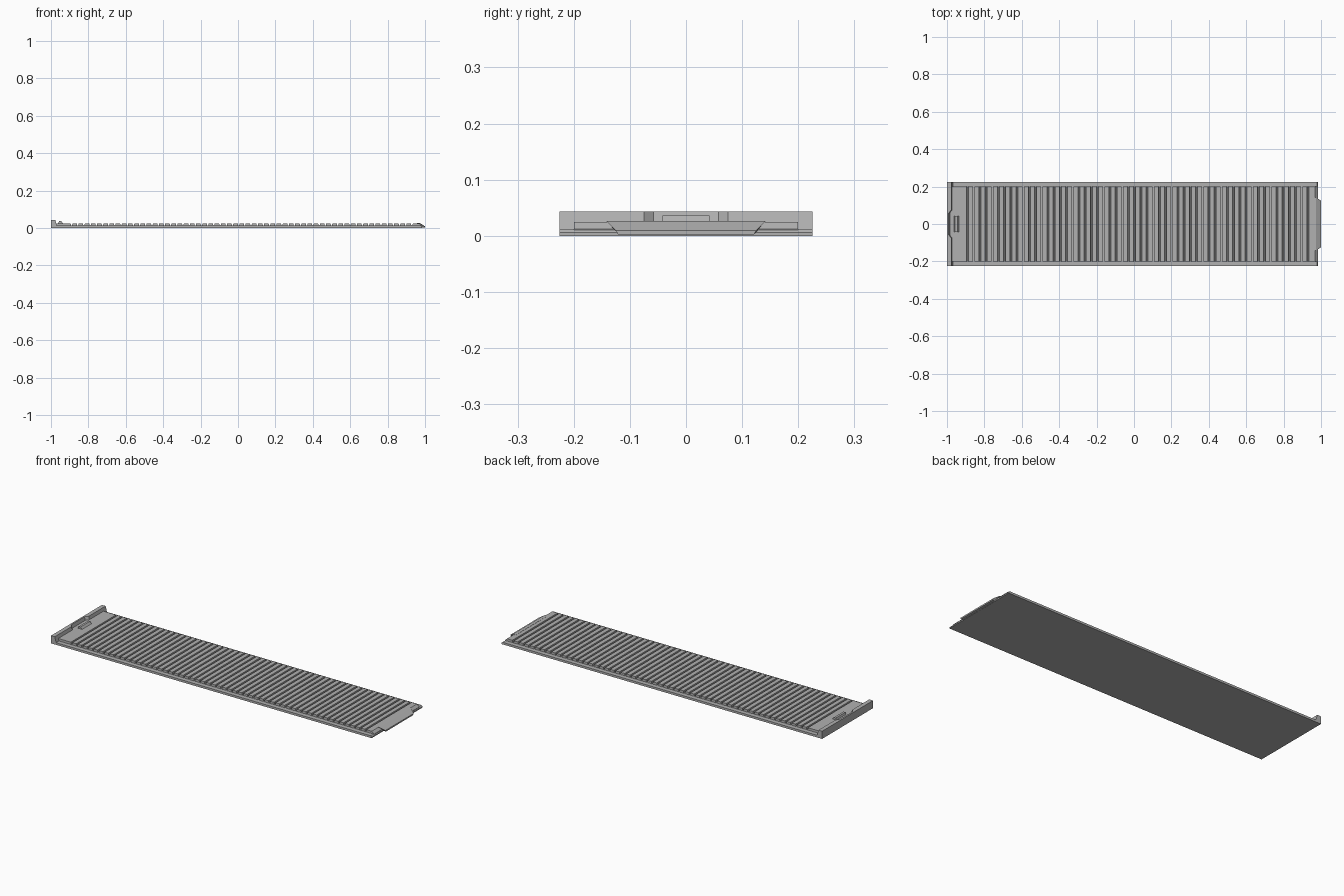
import bpy

cube = bpy.data.objects.get("Cube")
if cube:
    bpy.data.objects.remove(cube, do_unlink=True)

grey = bpy.data.materials.new("mid_grey")
grey.use_nodes = True
colour = (0.44, 0.44, 0.44, 1)
grey.diffuse_color = colour
grey.node_tree.nodes["Principled BSDF"].inputs["Base Color"].default_value = colour

END_X = 0.985      # right edge of the base
WIDTH = 0.225      # half width of the base
PANEL = 0.2        # half width of the ridged panel
RAIL_Z = 0.012     # top of the side rails
TOP_Z = 0.025      # top of the ridges


def loft(name, lower, upper):
    """Solid between two matching outlines of 3D points."""
    n = len(lower)
    faces = [tuple(reversed(range(n))), tuple(range(n, 2 * n))]
    faces += [(i, (i + 1) % n, n + (i + 1) % n, n + i) for i in range(n)]
    mesh = bpy.data.meshes.new(name)
    mesh.from_pydata(list(lower) + list(upper), [], faces)
    mesh.materials.append(grey)
    obj = bpy.data.objects.new(name, mesh)
    bpy.context.collection.objects.link(obj)
    # consistent outward normals
    import bmesh
    bm = bmesh.new()
    bm.from_mesh(mesh)
    bmesh.ops.recalc_face_normals(bm, faces=bm.faces)
    bm.to_mesh(mesh)
    bm.free()
    return obj


def across(name, profile, y0, y1):
    """Side profile (x, z) extruded along y."""
    return loft(name, [(x, y0, z) for x, z in profile],
                [(x, y1, z) for x, z in profile])


# Flat base, whose exposed edges form the side rails
across("base_plate", [(-1, 0), (END_X, 0), (END_X, 0.006),
                      (END_X - 0.006, RAIL_Z), (-1, RAIL_Z)], -WIDTH, WIDTH)

# Ridged panel: flat landing on the left, then a row of ridges
START, STOP, COUNT = -0.895, 0.958, 56
pitch = (STOP - START) / COUNT
profile = [(-0.985, RAIL_Z - 0.002), (-0.985, TOP_Z)]
for i in range(COUNT):
    x = START + i * pitch
    profile += [(x, TOP_Z), (x + 0.002, RAIL_Z + 0.001),
                (x + 0.008, RAIL_Z + 0.001), (x + 0.01, TOP_Z)]
profile += [(0.968, TOP_Z), (0.982, RAIL_Z), (0.982, RAIL_Z - 0.002)]
across("ridged_panel", profile, -PANEL, PANEL)

# Upright end wall with a recess in the middle of its inner face
def wall_outline(shift, z):
    inner = [(-0.973, -WIDTH), (-0.973, -0.075), (-0.987, -0.058),
             (-0.987, 0.058), (-0.973, 0.075), (-0.973, WIDTH)]
    return [(-1, -WIDTH, z)] + [(x + shift, y, z) for x, y in inner] + [(-1, WIDTH, z)]


loft("end_wall", wall_outline(0.005, RAIL_Z - 0.002), wall_outline(-0.004, 0.043))

# Raised finger grip on the landing
across("finger_grip", [(-0.962, TOP_Z - 0.002), (-0.957, 0.036),
                       (-0.945, 0.036), (-0.934, TOP_Z - 0.002)], -0.042, 0.042)

# Sloping tongue on the right end, flared towards its top
tongue = [(0.956, 0.001, 0.12), (0.956, TOP_Z + 0.001, 0.142),
          (0.972, TOP_Z + 0.001, 0.142), (1, 0.009, 0.125), (1, 0.001, 0.12)]
loft("end_tongue", [(x, -y, z) for x, z, y in tongue],
     [(x, y, z) for x, z, y in tongue])
